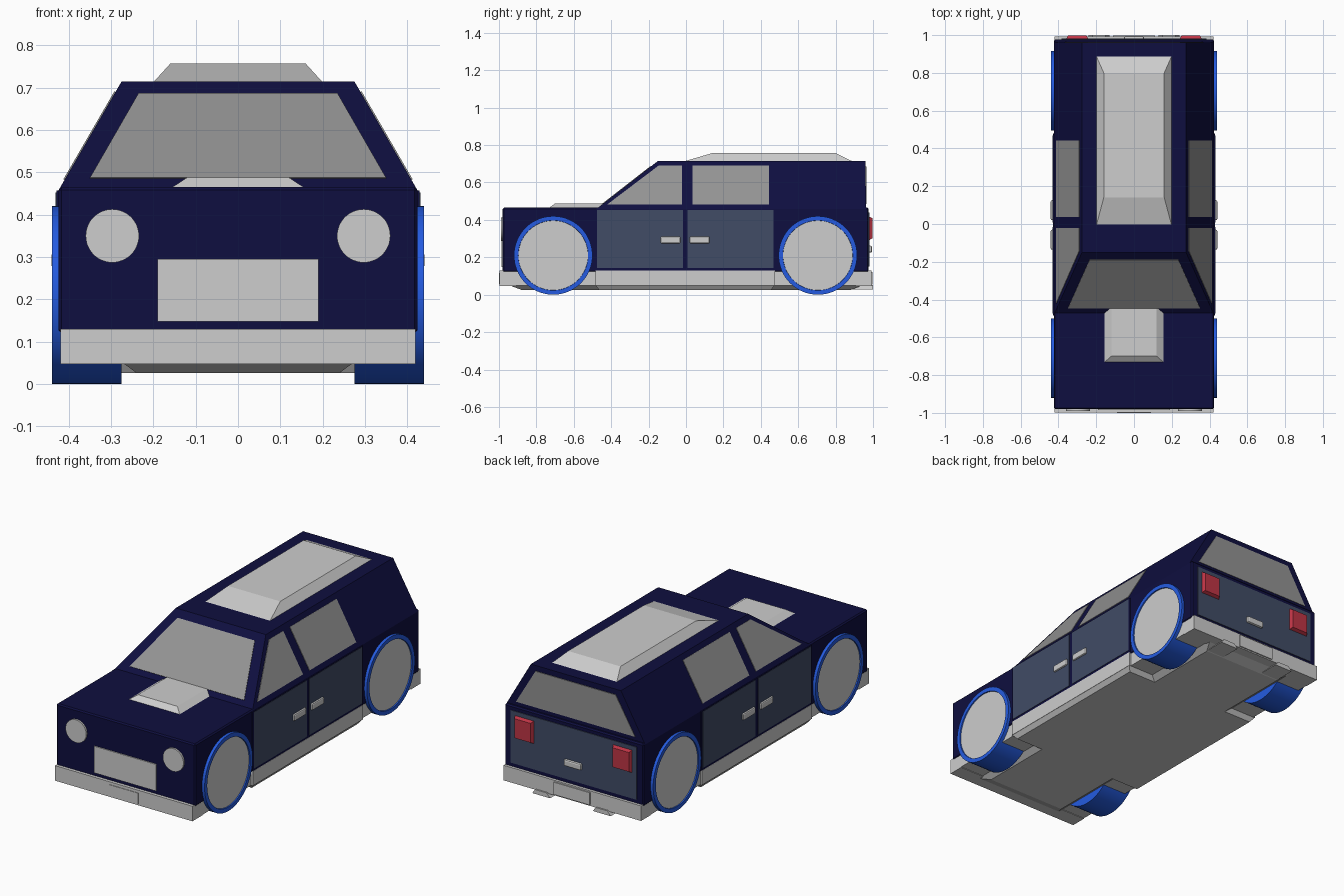
import bpy, bmesh, math
from mathutils import Vector, Matrix

if "Cube" in bpy.data.objects:
    bpy.data.objects.remove(bpy.data.objects["Cube"], do_unlink=True)


def material(name, rgb):
    m = bpy.data.materials.new(name)
    m.use_nodes = True
    m.diffuse_color = (*rgb, 1)
    m.node_tree.nodes["Principled BSDF"].inputs["Base Color"].default_value = (*rgb, 1)
    return m


NAVY = material("navy paint", (0.0045, 0.0045, 0.05))
PANEL = material("slate blue panel", (0.052, 0.072, 0.132))
SILVER = material("light grey", (0.61, 0.61, 0.61))
GLASS = material("grey glass", (0.29, 0.29, 0.29))
BLUE = material("bright blue tyre", (0.018, 0.105, 0.75))
RED = material("red lamp", (0.52, 0.035, 0.06))


def finish(name, bm, *mats):
    bmesh.ops.recalc_face_normals(bm, faces=bm.faces)
    mesh = bpy.data.meshes.new(name)
    bm.to_mesh(mesh)
    bm.free()
    for m in mats:
        mesh.materials.append(m)
    ob = bpy.data.objects.new(name, mesh)
    bpy.context.collection.objects.link(ob)
    return ob


def loft(name, mat, lower, upper):
    """Solid between two matching loops of points."""
    bm = bmesh.new()
    a = [bm.verts.new(p) for p in lower]
    b = [bm.verts.new(p) for p in upper]
    bm.faces.new(a)
    bm.faces.new(b)
    for i in range(len(a)):
        j = (i + 1) % len(a)
        bm.faces.new((a[i], a[j], b[j], b[i]))
    return finish(name, bm, mat)


def rect(x0, x1, y0, y1, z):
    return [(x0, y0, z), (x1, y0, z), (x1, y1, z), (x0, y1, z)]


def box(name, mat, x0, x1, y0, y1, z0, z1):
    return loft(name, mat, rect(x0, x1, y0, y1, z0), rect(x0, x1, y0, y1, z1))


def plate(name, mat, points, out, thick=0.006):
    """Thin sheet standing slightly proud of a surface."""
    n = Vector(out).normalized()
    ps = [Vector(p) for p in points]
    return loft(name, mat, [p - n * thick / 2 for p in ps], [p + n * thick / 2 for p in ps])


def bevel(ob, width, segments=1):
    m = ob.modifiers.new("bevel", "BEVEL")
    m.width, m.segments = width, segments
    return ob


def smooth(ob):
    bpy.ops.object.select_all(action="DESELECT")
    ob.select_set(True)
    bpy.context.view_layer.objects.active = ob
    bpy.ops.object.shade_smooth_by_angle(angle=math.radians(35))


def cylinder(name, mats, r, depth, centre, rot, sides=48, lip=0):
    bm = bmesh.new()
    bmesh.ops.create_cone(bm, cap_ends=True, segments=sides, radius1=r, radius2=r, depth=depth)
    if lip:  # sunken hub disc inside the outer face
        cap = max(bm.faces, key=lambda f: f.calc_center_median().z)
        bmesh.ops.inset_region(bm, faces=[cap], thickness=lip, depth=0)
        bm.normal_update()
        disc = bmesh.ops.inset_region(bm, faces=[cap], thickness=0.001, depth=-0.006)
        cap.material_index = 1
    bmesh.ops.transform(bm, matrix=Matrix.Translation(centre) @ rot, verts=bm.verts)
    ob = finish(name, bm, *mats)
    smooth(ob)
    return ob


SIDES = (("left", 1), ("right", -1))

# Painted shell: lower body and tapered cabin
bevel(box("lower_body", NAVY, -0.424, 0.424, -0.98, 0.977, 0.12, 0.465), 0.007)
loft("cabin", NAVY, rect(-0.424, 0.424, -0.48, 0.962, 0.458), rect(-0.275, 0.275, -0.15, 0.96, 0.715))

# Chassis, bumpers and stepped floor
box("chassis", SILVER, -0.42, 0.42, -0.99, 0.985, 0.05, 0.13)
for name, y0, y1 in (("front_bumper", -0.997, -0.91), ("rear_bumper", 0.91, 0.992)):
    box(name, SILVER, -0.42, 0.42, y0, y1, 0.047, 0.13)
box("side_sills", SILVER, -0.43, 0.43, -0.485, 0.475, 0.05, 0.13)
loft("floor_spine", SILVER, rect(-0.24, 0.24, -0.88, 0.88, 0.026), rect(-0.275, 0.275, -0.95, 0.95, 0.052))
loft("floor_middle", SILVER, rect(-0.41, 0.41, -0.465, 0.455, 0.026), rect(-0.43, 0.43, -0.485, 0.475, 0.052))

# Hood scoop and roof box
loft("hood_scoop", SILVER, rect(-0.16, 0.16, -0.735, -0.35, 0.462), rect(-0.12, 0.12, -0.7, -0.39, 0.488))
loft("roof_box", SILVER, rect(-0.2, 0.2, -0.01, 0.89, 0.713), rect(-0.16, 0.16, 0.14, 0.8, 0.757))


# Windscreen and rear window
def screen_point(x, z):
    return (x, -0.48 + 0.33 * (z - 0.458) / 0.257, z)


outline = ((-0.35, 0.485), (0.35, 0.485), (0.235, 0.685), (-0.235, 0.685))
plate("windscreen", GLASS, [screen_point(x, z) for x, z in outline], (0, -0.257, 0.33))
plate("rear_window", GLASS, [(x * 1.04, 0.961, z) for x, z in outline], (0, 1, 0))

# Side windows, doors and handles
WINDOWS = {
    "front": ((-0.42, 0.482), (-0.022, 0.482), (-0.022, 0.69), (-0.145, 0.69)),
    "rear": ((0.036, 0.482), (0.443, 0.482), (0.443, 0.69), (0.036, 0.69)),
}
DOORS = {"front": (-0.475, -0.015, -0.083), "rear": (0.008, 0.468, 0.073)}
for side, s in SIDES:
    box(side + "_door_frame", NAVY, s * 0.4, s * 0.429, -0.485, 0.478, 0.13, 0.457)
    for end in ("front", "rear"):
        tag = f"{side}_{end}"
        glass = [(s * (0.424 - 0.149 * (z - 0.458) / 0.257), y, z) for y, z in WINDOWS[end]]
        plate(tag + "_window", GLASS, glass, (s * 0.257, 0, 0.149))
        y0, y1, grip = DOORS[end]
        box(tag + "_door", PANEL, s * 0.42, s * 0.431, y0, y1, 0.142, 0.453)
        handle = box(tag + "_handle", SILVER, s * 0.425, s * 0.441, grip - 0.053, grip + 0.053, 0.274, 0.311)
        bevel(handle, 0.007, 2)

# Wheels with sunken hub faces
for side, s in SIDES:
    turn = Matrix.Rotation(s * math.pi / 2, 4, "Y")
    for end, y in (("front", -0.71), ("rear", 0.705)):
        cylinder(f"{side}_{end}_wheel", (BLUE, SILVER), 0.21, 0.165, (s * 0.3575, y, 0.21), turn, 64, 0.023)

# Front details: headlights, grille, number plate
facing = Matrix.Rotation(math.pi / 2, 4, "X")
for side, s in SIDES:
    cylinder(side + "_headlight", (SILVER,), 0.063, 0.02, (s * 0.297, -0.98, 0.35), facing)
box("grille", SILVER, -0.19, 0.19, -0.986, -0.97, 0.148, 0.295)
box("front_number_plate", SILVER, -0.09, 0.09, -1.0, -0.99, 0.056, 0.115)

# Rear details: tailgate, lamps, handle, plate, exhausts
box("tailgate", PANEL, -0.385, 0.385, 0.97, 0.981, 0.15, 0.44)
bevel(box("tailgate_handle", SILVER, -0.053, 0.053, 0.975, 0.995, 0.225, 0.262), 0.008, 2)
box("rear_number_plate", SILVER, -0.11, 0.11, 0.98, 0.998, 0.054, 0.122)
for side, s in SIDES:
    lamp = [(s * 0.3 + dx, 0.975, 0.355 + dz) for dx, dz in ((-.06, -.065), (.06, -.065), (.06, .065), (-.06, .065))]
    face = [(s * 0.3 + (x - s * 0.3) * 0.82, 0.998, 0.355 + (z - 0.355) * 0.82) for x, y, z in lamp]
    loft(side + "_tail_lamp", RED, lamp, face)
    x = s * 0.185
    loft(side + "_exhaust", SILVER, rect(x - 0.055, x + 0.055, 0.88, 1.0, 0.028),
         rect(x - 0.035, x + 0.035, 0.88, 1.0, 0.052))
